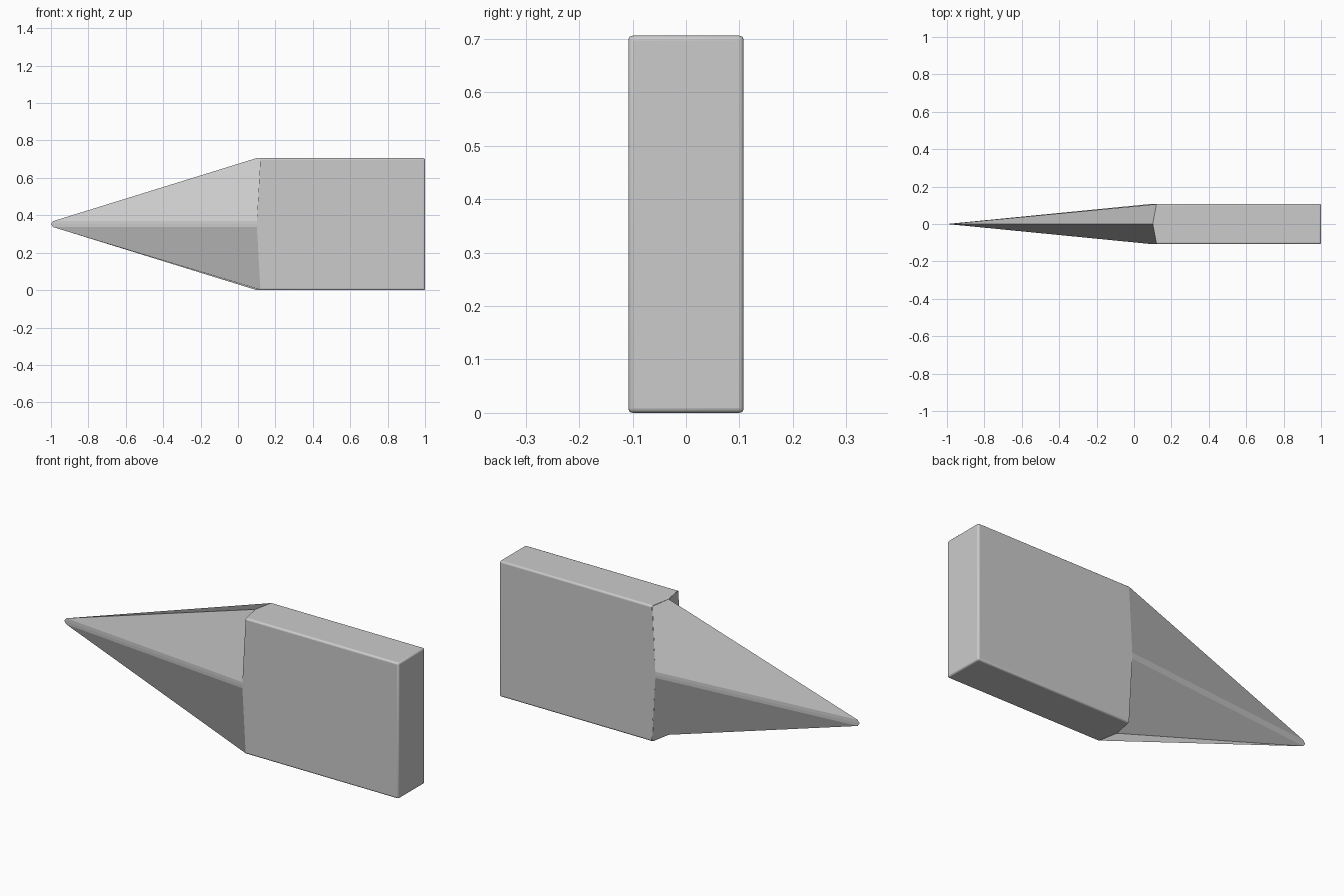
import bpy, math

if "Cube" in bpy.data.objects:
    bpy.data.objects.remove(bpy.data.objects["Cube"])

W, H, ZC = 0.108, 0.353, 0.353   # half thickness, half height, centre height
R = 0.016                        # half width of the flat side ridge
X_CORNER, X_MID = 0.12, 0.10     # where block and spike meet


def make_object(name, verts, faces):
    mesh = bpy.data.meshes.new(name)
    mesh.from_pydata(verts, [], faces)
    obj = bpy.data.objects.new(name, mesh)
    bpy.context.collection.objects.link(obj)
    return obj


# Block: slab open towards the spike, its long and rear edges softened
corners = [(-1, -1), (1, -1), (1, 1), (-1, 1)]
mids = [(0, -1), (1, 0), (0, 1), (-1, 0)]


def ring(x, signs):
    return [(x, sy * W, ZC + sz * H) for sy, sz in signs]


verts = ring(1.0, corners) + ring(X_CORNER, corners) + ring(X_MID, mids)
faces = [(0, 1, 2, 3)]
for i in range(4):
    j = (i + 1) % 4
    faces.append((i, 4 + i, 8 + i, 4 + j, j))
block = make_object("block", verts, faces)
weights = block.data.attributes.new("bevel_weight_edge", 'FLOAT', 'EDGE')
for edge in block.data.edges:
    if min(edge.vertices) < 4:
        weights.data[edge.index].value = 1.0
bevel = block.modifiers.new("soft_edges", 'BEVEL')
bevel.width = 0.009
bevel.segments = 3
bevel.limit_method = 'WEIGHT'
block.select_set(True)
bpy.context.view_layer.objects.active = block
bpy.ops.object.shade_smooth_by_angle(angle=math.radians(35))

# Spike: four bent quads from the tip to the block corners, plus side ridges
verts, faces = [], []


def vert(x, y, z):
    p = (round(x, 5), round(y, 5), round(z, 5))
    if p not in verts:
        verts.append(p)
    return verts.index(p)


nose = vert(-1.0, 0, ZC)
for sy in (-1, 1):
    for sz in (-1, 1):
        tip = vert(-0.988, 0, ZC + sz * R)
        side = vert(X_MID + 0.001, sy * W, ZC + sz * R)
        corner = vert(X_CORNER, sy * (W - 0.002), ZC + sz * (H - 0.002))
        middle = vert(X_MID, 0, ZC + sz * H)
        ridge = vert(X_MID, sy * W, ZC)
        # Starting vertex decides along which diagonal the quad bends
        if sy * sz > 0:
            faces.append((tip, middle, corner, side))
            faces.append((nose, tip, side, ridge))
        else:
            faces.append((side, corner, middle, tip))
            faces.append((nose, ridge, side, tip))
spike = make_object("spike", verts, faces)
